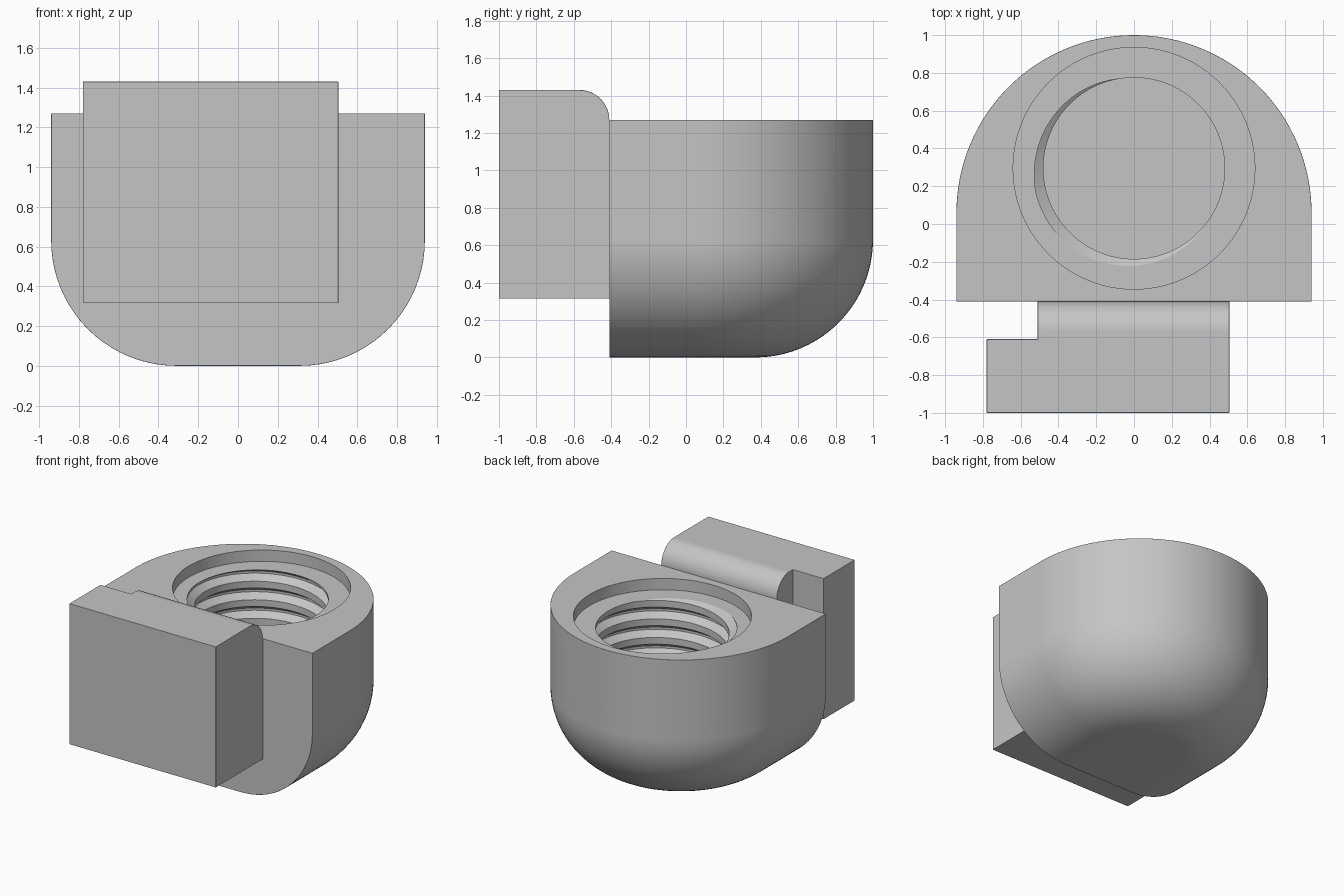
import bpy, bmesh
from math import sin, cos, pi, radians

if "Cube" in bpy.data.objects:
    bpy.data.objects.remove(bpy.data.objects["Cube"], do_unlink=True)

grey = bpy.data.materials.new("plain grey")
grey.use_nodes = True
colour = (0.56, 0.56, 0.56, 1)
grey.diffuse_color = colour
grey.node_tree.nodes["Principled BSDF"].inputs["Base Color"].default_value = colour

EDGE = 0.014          # small rounding on crisp edges
FRONT = -0.41         # front plane of the body
HOLE_Y = 0.295


def make_object(name, bm):
    bmesh.ops.recalc_face_normals(bm, faces=bm.faces)
    mesh = bpy.data.meshes.new(name)
    bm.to_mesh(mesh)
    bm.free()
    mesh.materials.append(grey)
    obj = bpy.data.objects.new(name, mesh)
    bpy.context.collection.objects.link(obj)
    return obj


def activate(obj):
    bpy.ops.object.select_all(action='DESELECT')
    obj.select_set(True)
    bpy.context.view_layer.objects.active = obj


def round_edges(bm, edges, size, segments):
    bmesh.ops.bevel(bm, geom=edges, offset=size, segments=segments,
                    profile=0.5, affect='EDGES', clamp_overlap=True)


def cut(obj, cutter):
    cutter.hide_render = True
    activate(obj)
    mod = obj.modifiers.new("cut", 'BOOLEAN')
    mod.operation = 'DIFFERENCE'
    mod.solver = 'EXACT'
    mod.object = cutter
    bpy.ops.object.modifier_apply(modifier=mod.name)
    bpy.data.objects.remove(cutter, do_unlink=True)


def finish(obj):
    activate(obj)
    bpy.ops.object.shade_smooth_by_angle(angle=radians(32))
    mod = obj.modifiers.new("clean shading", 'WEIGHTED_NORMAL')
    mod.keep_sharp = True


# Body: D-shaped outline stacked upward with a large lower fillet
def body_loop(bm, z, inset, steps=64):
    r = 0.94 - inset
    pts = [(r, FRONT)]
    pts += [(r * cos(pi * i / steps), 0.06 + r * sin(pi * i / steps)) for i in range(steps + 1)]
    pts += [(-r, FRONT)]
    return [bm.verts.new((x, y, z)) for x, y in pts]


bm = bmesh.new()
fillet = 0.63
levels = [(fillet * (1 - cos(a)), fillet * (1 - sin(a)))
          for a in (pi / 2 * i / 20 for i in range(21))]
loops = [body_loop(bm, z, inset) for z, inset in levels + [(1.27, 0)]]
for low, high in zip(loops, loops[1:]):
    for i in range(len(low)):
        j = (i + 1) % len(low)
        bm.faces.new((low[i], low[j], high[j], high[i]))
bm.faces.new(loops[0])
bm.faces.new(loops[-1])
bmesh.ops.recalc_face_normals(bm, faces=bm.faces)
round_edges(bm, [e for e in bm.edges if e.calc_face_angle(0) > 0.7], EDGE, 3)
body = make_object("threaded_body", bm)

# Counterbore at the mouth of the hole
bm = bmesh.new()
bmesh.ops.create_cone(bm, cap_ends=True, segments=96, radius1=0.64, radius2=0.64, depth=0.4)
bmesh.ops.translate(bm, verts=bm.verts, vec=(0, HOLE_Y, 1.38))
cut(body, make_object("counterbore_cutter", bm))

# Internal screw thread: helical surface trimmed to a closed plug
bm = bmesh.new()
pitch, start, turns, segs = 0.147, -0.184, 11, 96
profile = [(0, 0.48), (0.36, 0.48), (0.62, 0.535), (0.74, 0.535)]
columns = []
for s in range(segs + 1):
    a = 2 * pi * s / segs
    columns.append([bm.verts.new((r * cos(a), HOLE_Y + r * sin(a),
                                  start + pitch * (k + f + s / segs)))
                    for k in range(turns) for f, r in profile])
for left, right in zip(columns, columns[1:]):
    for i in range(len(left) - 1):
        bm.faces.new((left[i], right[i], right[i + 1], left[i + 1]))
bmesh.ops.remove_doubles(bm, verts=bm.verts, dist=0.0001)
for z, direction in ((0.32, -1), (1.24, 1)):
    bmesh.ops.bisect_plane(bm, geom=bm.verts[:] + bm.edges[:] + bm.faces[:],
                           plane_co=(0, 0, z), plane_no=(0, 0, direction), clear_outer=True)
bmesh.ops.holes_fill(bm, edges=[e for e in bm.edges if e.is_boundary], sides=0)
cut(body, make_object("thread_cutter", bm))
finish(body)

# Mounting block: L-shaped plan with a rounded rear top edge
bm = bmesh.new()
plan = [(-0.78, -1), (0.505, -1), (0.505, FRONT), (-0.51, FRONT), (-0.51, -0.61), (-0.78, -0.61)]
base = bm.faces.new([bm.verts.new((x, y, 0.315)) for x, y in plan])
top = bmesh.ops.extrude_face_region(bm, geom=[base], use_keep_orig=True)["geom"]
bmesh.ops.translate(bm, verts=[v for v in top if isinstance(v, bmesh.types.BMVert)], vec=(0, 0, 1.115))
bmesh.ops.recalc_face_normals(bm, faces=bm.faces)
round_edges(bm, [e for e in bm.edges
                 if all(v.co.z > 1 and v.co.y > FRONT - 0.01 for v in e.verts)], 0.16, 12)
bm.normal_update()
crisp = [e for e in bm.edges
         if e.is_convex and e.calc_face_angle(0) > 0.7
         and max(v.co.z for v in e.verts) > 0.4
         and min(v.co.y for v in e.verts) < FRONT - 0.005]
round_edges(bm, crisp, EDGE, 3)
finish(make_object("mounting_block", bm))
